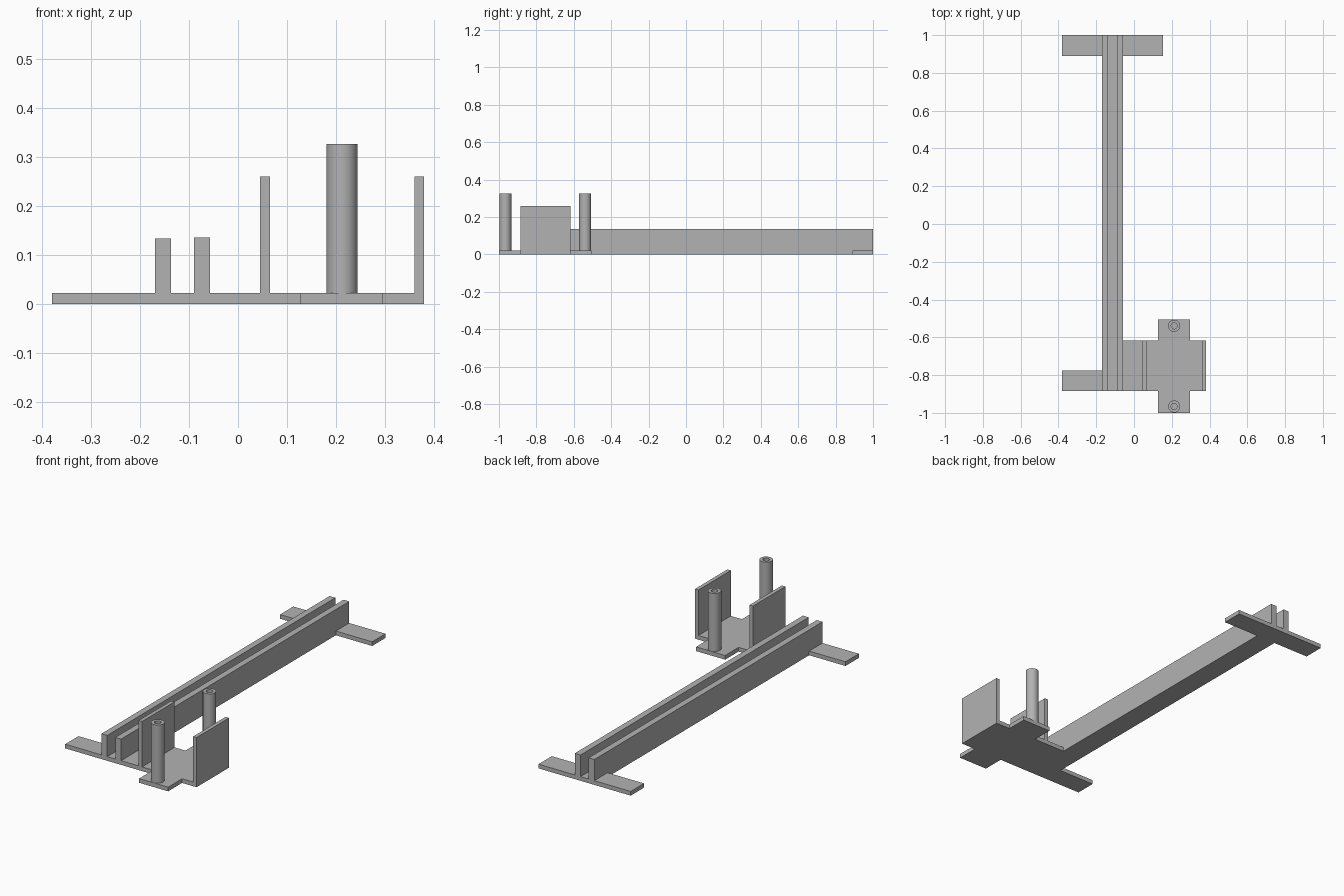
import bpy, bmesh
from math import sin, cos, tau, radians

cube = bpy.data.objects.get("Cube")
if cube:
    bpy.data.objects.remove(cube, do_unlink=True)

grey = bpy.data.materials.new("plain grey")
grey.use_nodes = True
colour = (0.45, 0.45, 0.45, 1)
grey.diffuse_color = colour
grey.node_tree.nodes["Principled BSDF"].inputs["Base Color"].default_value = colour

BASE = 0.022           # thickness of the flat base
FRONT, CRADLE_BACK, BACK = -0.885, -0.617, 1.0


def finish(name, bm):
    bmesh.ops.recalc_face_normals(bm, faces=bm.faces)
    mesh = bpy.data.meshes.new(name)
    bm.to_mesh(mesh)
    bm.free()
    mesh.materials.append(grey)
    obj = bpy.data.objects.new(name, mesh)
    bpy.context.collection.objects.link(obj)
    return obj


def prism(name, outline, z0, z1):
    bm = bmesh.new()
    face = bm.faces.new([bm.verts.new((x, y, z0)) for x, y in outline])
    top = bmesh.ops.extrude_face_region(bm, geom=[face], use_keep_orig=True)["geom"]
    bmesh.ops.translate(bm, vec=(0, 0, z1 - z0),
                        verts=[v for v in top if isinstance(v, bmesh.types.BMVert)])
    return finish(name, bm)


def wall(name, x0, x1, y0, y1, top):
    return prism(name, [(x0, y0), (x1, y0), (x1, y1), (x0, y1)], BASE, top)


def tube(name, x, y, outer, inner, top, sides=32):
    bm = bmesh.new()
    profile = [(outer, BASE), (outer, top), (inner, top), (inner, BASE)]
    rings = [[bm.verts.new((x + r * cos(tau * i / sides), y + r * sin(tau * i / sides), z))
              for i in range(sides)] for r, z in profile]
    for a, b in zip(rings, rings[1:] + rings[:1]):
        for i in range(sides):
            j = (i + 1) % sides
            bm.faces.new((a[i], a[j], b[j], b[i]))
    obj = finish(name, bm)
    bpy.ops.object.select_all(action="DESELECT")
    obj.select_set(True)
    bpy.context.view_layer.objects.active = obj
    bpy.ops.object.shade_smooth_by_angle(angle=radians(35))


# One-piece base: rail strip, mounting tabs and cradle floor
prism("base_plate", [
    (-0.38, FRONT), (0.128, FRONT), (0.128, -1), (0.296, -1), (0.296, FRONT),
    (0.38, FRONT), (0.38, CRADLE_BACK), (0.296, CRADLE_BACK), (0.296, -0.506),
    (0.128, -0.506), (0.128, CRADLE_BACK), (-0.057, CRADLE_BACK), (-0.057, 0.89),
    (0.153, 0.89), (0.153, BACK), (-0.38, BACK), (-0.38, 0.89), (-0.17, 0.89),
    (-0.17, -0.775), (-0.38, -0.775)], 0, BASE)

# Twin long rails
wall("right_rail", -0.17, -0.137, FRONT, BACK, 0.133)
wall("left_rail", -0.09, -0.057, FRONT, BACK, 0.135)

# Cradle side walls
wall("right_cradle_wall", 0.045, 0.065, FRONT, CRADLE_BACK, 0.26)
wall("left_cradle_wall", 0.36, 0.38, FRONT, CRADLE_BACK, 0.26)

# Hollow posts on the cradle tabs
for name, y in (("front_post", -0.966), ("back_post", -0.539)):
    tube(name, 0.2125, y, 0.032, 0.016, 0.326)
